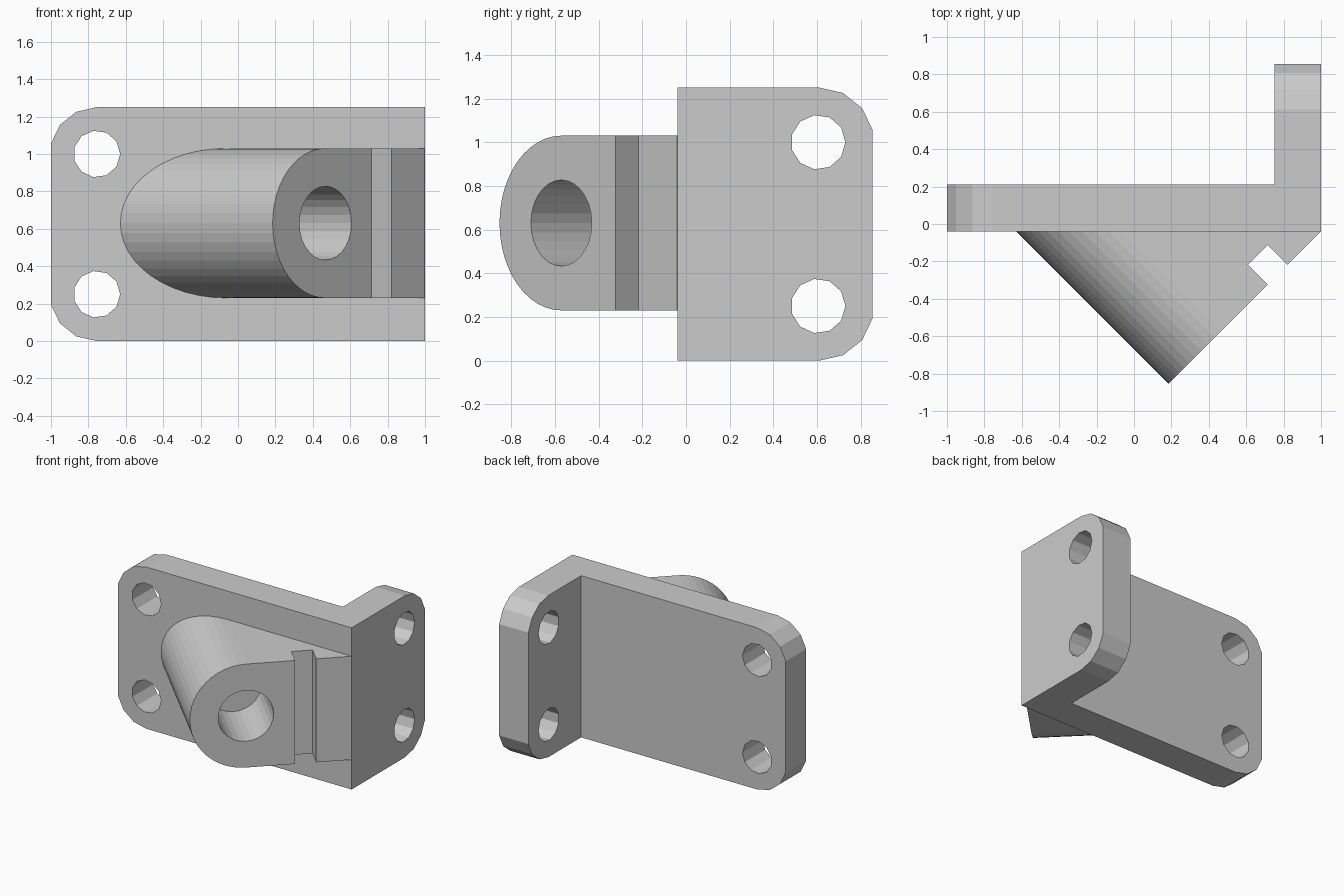
import bpy, bmesh
from math import cos, sin, radians, pi, sqrt

if "Cube" in bpy.data.objects:
    bpy.data.objects.remove(bpy.data.objects["Cube"])

FRONT, BACK = -0.04, 0.21      # main plate thickness in y
TOP = 1.25
S = sqrt(0.5)


def loft(name, ring_a, ring_b):
    """Closed solid between two matching rings of points."""
    bm = bmesh.new()
    a = [bm.verts.new(p) for p in ring_a]
    b = [bm.verts.new(p) for p in ring_b]
    bm.faces.new(a)
    bm.faces.new(b)
    for i in range(len(a)):
        j = (i + 1) % len(a)
        bm.faces.new((a[i], a[j], b[j], b[i]))
    bmesh.ops.recalc_face_normals(bm, faces=bm.faces)
    mesh = bpy.data.meshes.new(name)
    bm.to_mesh(mesh)
    bm.free()
    obj = bpy.data.objects.new(name, mesh)
    bpy.context.collection.objects.link(obj)
    return obj


def combine(target, other, operation):
    """Apply a boolean and discard the operand."""
    mod = target.modifiers.new("boolean", 'BOOLEAN')
    mod.operation, mod.object, mod.solver = operation, other, 'EXACT'
    bpy.context.view_layer.objects.active = target
    bpy.ops.object.modifier_apply(modifier=mod.name)
    bpy.data.objects.remove(other)


def circle(cx, cz, r, n):
    return [(cx + r * cos(2 * pi * i / n), cz + r * sin(2 * pi * i / n)) for i in range(n)]


def tab_outline(start, end):
    """Rectangle from start to end with both corners at end rounded."""
    d = 1 if end > start else -1
    r, step = 0.25, 360 / 14
    c = end - d * r * cos(radians(step / 2))
    arc = [(c + d * r * cos(radians(t)), r * sin(radians(t)))
           for t in (step * (k + 0.5) for k in range(4))]
    arc[-1] = (c, r)
    upper = [(x, TOP - r + z) for x, z in arc]
    lower = [(x, r - z) for x, z in reversed(arc)]
    return [(start, 0)] + lower + upper + [(start, TOP)]


def along_y(name, pts, y0, y1):
    return loft(name, [(x, y0, z) for x, z in pts], [(x, y1, z) for x, z in pts])


def along_x(name, pts, x0, x1):
    return loft(name, [(x0, y, z) for y, z in pts], [(x1, y, z) for y, z in pts])


# L-shaped bracket with four screw holes
bracket = along_y("bracket", tab_outline(1.0, -1.0), FRONT, BACK)
combine(bracket, along_x("flange", tab_outline(FRONT, 0.855), 0.75, 1.0), 'UNION')
for z in (0.25, 1.0):
    combine(bracket, along_y("cutter", circle(-0.755, z, 0.125, 11), -0.2, 0.4), 'DIFFERENCE')
    combine(bracket, along_x("cutter", circle(0.605, z, 0.125, 11), 0.6, 1.2), 'DIFFERENCE')


# Angled boss: u runs along its 45 degree face, depth runs into the plate
def on_face(u, z, depth=0.0):
    return (0.185 + (u - depth) * S, -0.854 + (u + depth) * S, z)


def to_plate(u, z):
    x, y, _ = on_face(u, z)
    return (x - (FRONT - y), FRONT, z)


MID, R, END = 0.63, 0.4, 1.15
outline = [(R - R * sin(pi * i / 24), MID + R * cos(pi * i / 24)) for i in range(25)]
outline += [(END, MID - R), (END, MID + R)]
boss = loft("angled_boss", [on_face(*p) for p in outline], [to_plate(*p) for p in outline])

# Blind bore and square groove in the boss face
bore = circle(R, MID, 0.197, 28)
groove = [(0.75, 0.1), (0.9, 0.1), (0.9, 1.15), (0.75, 1.15)]
for pts, depth in ((bore, 0.5), (groove, 0.15)):
    cutter = loft("cutter", [on_face(*p, -0.2) for p in pts], [on_face(*p, depth) for p in pts])
    combine(boss, cutter, 'DIFFERENCE')
